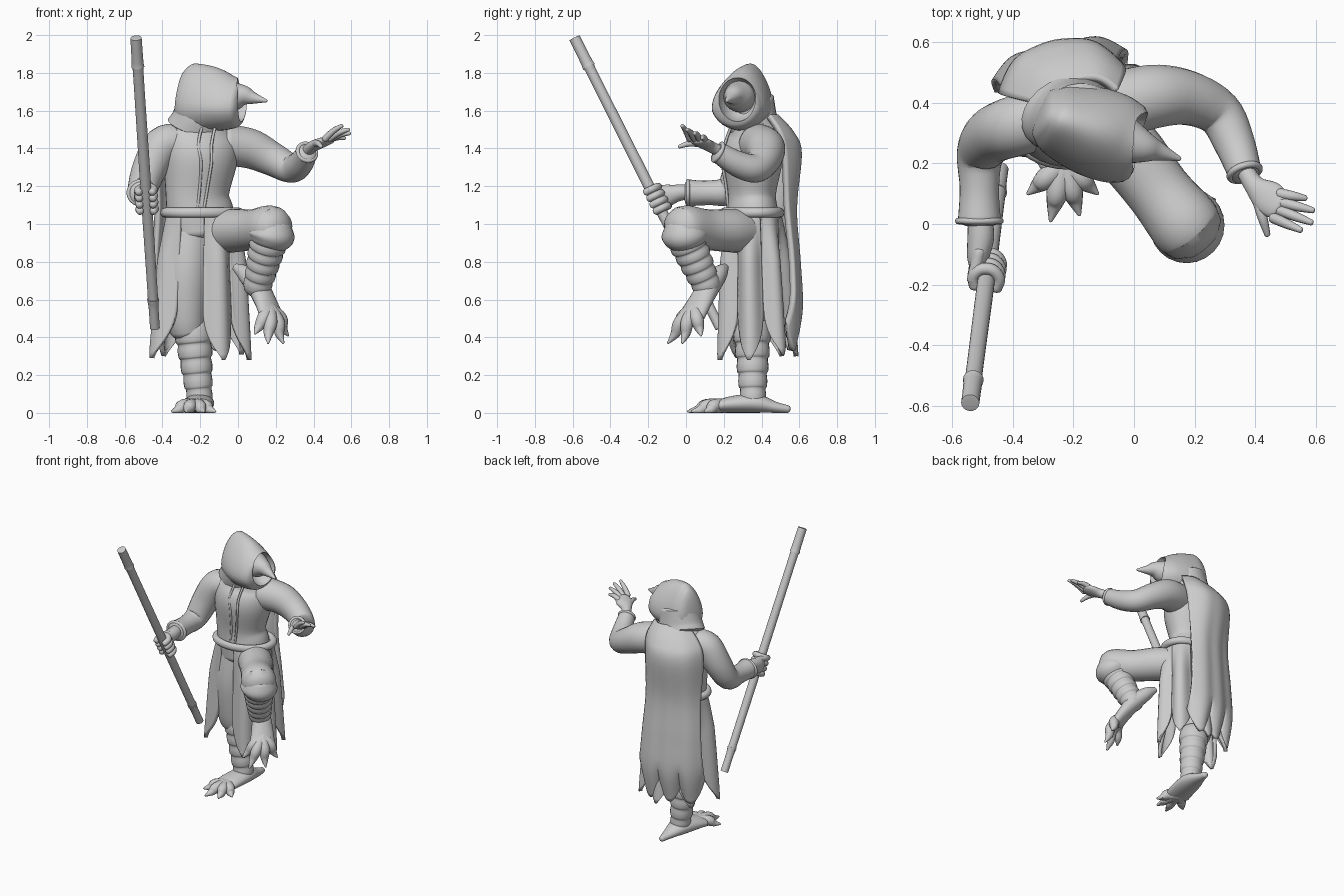
import bpy
from math import sin, cos, pi, radians
from mathutils import Vector

old = bpy.data.objects.get("Cube")
if old:
    bpy.data.objects.remove(old, do_unlink=True)

GREY = (0.6, 0.6, 0.6, 1)
clay = bpy.data.materials.new("plain grey")
clay.use_nodes = True
clay.diffuse_color = GREY
clay.node_tree.nodes["Principled BSDF"].inputs["Base Color"].default_value = GREY

SIDE = Vector((.975, .22, 0))      # the body's own left
FRONT = Vector((.22, -.975, 0))    # the way the chest faces
EAST = Vector((1, 0, 0))
UP = Vector((0, 0, 1))


def finish(obj, angle=50):
    """Give the part its material and smooth shading."""
    obj.data.materials.clear()
    obj.data.materials.append(clay)
    bpy.ops.object.select_all(action="DESELECT")
    obj.select_set(True)
    bpy.context.view_layer.objects.active = obj
    bpy.ops.object.shade_smooth_by_angle(angle=radians(angle))
    return obj


def make(name, verts, faces):
    mesh = bpy.data.meshes.new(name)
    mesh.from_pydata([(v.x, v.y, max(v.z, 0)) for v in verts], [], faces)
    mesh.update()
    obj = bpy.data.objects.new(name, mesh)
    bpy.context.collection.objects.link(obj)
    return obj


def smooth_path(points, steps):
    """Interpolate (x, y, z, wide, deep) stations with a flowing curve."""
    rows = [Vector(tuple(p) + (p[-1],) * (5 - len(p))) for p in points]
    rows = [rows[0]] + rows + [rows[-1]]
    out = []
    for a, b, c, d in zip(rows, rows[1:], rows[2:], rows[3:]):
        for i in range(steps):
            t = i / steps
            out.append(b + (c - a) * (t / 2) + (a * 2 - b * 5 + c * 4 - d) * (t * t / 2)
                       + (b * 3 - a - c * 3 + d) * (t ** 3 / 2))
    return out + [rows[-1]]


def tube(name, points, ref=EAST, dome=.7, sides=24, steps=5):
    """Loft rounded sections along a path, with domed ends."""
    rows = smooth_path(points, steps)
    spots = [Vector(r[:3]) for r in rows]
    last = len(rows) - 1
    rings, side = [], Vector(ref)
    for i, r in enumerate(rows):
        along = (spots[min(i + 1, last)] - spots[max(i - 1, 0)]).normalized()
        flat = side - along * side.dot(along)
        if flat.length < .05:
            flat = along.orthogonal()
        side = flat.normalized()
        rings.append((spots[i], along, side, along.cross(side), r[3], r[4]))

    def cap(ring, sign):
        c, along, s, o, w, d = ring
        return [(c + along * sign * min(w, d) * dome * sin(a), along, s, o, w * cos(a), d * cos(a))
                for a in (.5, 1, 1.4)]

    rings = cap(rings[0], -1)[::-1] + rings + cap(rings[-1], 1)
    verts = [c + s * w * cos(2 * pi * k / sides) + o * d * sin(2 * pi * k / sides)
             for c, _, s, o, w, d in rings for k in range(sides)]
    faces = [(i * sides + k, i * sides + (k + 1) % sides,
              (i + 1) * sides + (k + 1) % sides, (i + 1) * sides + k)
             for i in range(len(rings) - 1) for k in range(sides)]
    end = len(verts) - sides
    faces += [tuple(range(sides))[::-1], tuple(range(end, end + sides))]
    return finish(make(name, verts, faces))


def sheet(name, shape, cols, rows, thick):
    """Hang a thick cloth from shape(s, t), both running from 0 to 1."""
    n = cols + 1
    verts = [shape(i / cols, j / rows) for j in range(rows + 1) for i in range(n)]
    faces = [(j * n + i, j * n + i + 1, (j + 1) * n + i + 1, (j + 1) * n + i)
             for j in range(rows) for i in range(cols)]
    obj = make(name, verts, faces)
    obj.modifiers.new("thickness", "SOLIDIFY").thickness = thick
    obj.modifiers["thickness"].offset = 0
    return finish(obj)


def ring(name, centre, axis, radius, thick, scale=(1, 1, 1)):
    bpy.ops.mesh.primitive_torus_add(major_radius=radius, minor_radius=thick, location=centre,
                                     major_segments=40, minor_segments=12)
    obj = bpy.context.object
    obj.name, obj.scale = name, scale
    obj.rotation_euler = Vector(axis).to_track_quat("Z", "Y").to_euler()
    return finish(obj)


def wrapped_shin(name, top, bottom, wide, narrow, bands=5):
    """A bandaged shin: overlapping bands step in along its length."""
    a, b = Vector(top), Vector(bottom)
    points = []
    for i in range(bands):
        for f, swell in ((.05, .95), (.5, 1.03), (.9, 1.03)):
            t = (i + f) / bands
            points.append((*a.lerp(b, t), (wide + (narrow - wide) * t) * swell))
    tube(name, points, steps=3)


def toes(name, root, tips, lift):
    """Thick knuckled toes that end in claws."""
    root = Vector(root)
    for i, tip in enumerate(tips):
        tip = Vector(tip)
        mid = root.lerp(tip, .5) + Vector(lift)
        tube(f"{name}_{i}", [(*root, .04), (*mid, .036), (*root.lerp(tip, .72), .026),
                             (*tip, .006)], sides=12)


# Torso, belt and coat seams
tube("torso", [(-.19, .35, .95, .17, .13), (-.2, .35, 1.05, .18, .135), (-.215, .345, 1.16, .17, .13),
               (-.2, .35, 1.35, .2, .16), (-.19, .36, 1.47, .19, .13), (-.17, .34, 1.57, .1, .09)],
     SIDE, .3, 32)
belt = ring("belt", (-.19, .35, 1.06), UP, .18, .024, (1.1, .82, 1.1))
belt.rotation_euler = (0, 0, .22)
for shift, name in ((0, "left_seam"), (-.07, "right_seam")):
    tube(name, [(-.12 + shift, .24, 1.52, .008), (-.14 + shift, .205, 1.42, .008),
                (-.14 + shift * .8, .192, 1.33, .008), (-.16 + shift * .6, .212, 1.2, .008),
                (-.18 + shift * .5, .222, 1.08, .008)], sides=8)

# Hood, lofted back to front and pinched towards its ridge
hood = tube("hood", [(-.29, .36, 1.675, .15, .1), (-.25, .345, 1.67, .18, .13),
                     (-.15, .31, 1.66, .175, .155), (-.06, .28, 1.645, .15, .155),
                     (0, .262, 1.64, .13, .135)], UP, .25, 40)
across = Vector((.31, .95, 0))
for v in hood.data.vertices:
    lean = across.dot(v.co - Vector((-.15, .325, 0)))
    v.co -= across * lean * max(0, v.co.z - 1.6) * 1.5

# Hollow face opening, and the beaked face inside it
bpy.ops.mesh.primitive_uv_sphere_add(segments=40, ring_count=24, location=(.03, .268, 1.66))
cutter = bpy.context.object
cutter.scale, cutter.rotation_euler, cutter.hide_render = (.13, .1, .118), (0, 0, -.32), True
cut = hood.modifiers.new("opening", "BOOLEAN")
cut.object, cut.operation = cutter, "DIFFERENCE"
bpy.context.view_layer.objects.active = hood
bpy.ops.object.modifier_apply(modifier="opening")
bpy.data.objects.remove(cutter, do_unlink=True)
finish(hood, 40)
tube("hood_mantle", [(-.215, .365, 1.51, .165, .13), (-.2, .35, 1.56, .15, .13),
                     (-.18, .335, 1.66, .135, .13)], SIDE, .2)
tube("beaked_face", [(-.1, .3, 1.675, .085), (-.03, .275, 1.675, .08), (.03, .255, 1.68, .055),
                     (.08, .24, 1.667, .032), (.15, .215, 1.652, .008)])

# Cape with soft folds and a ragged hem
spine = smooth_path([(-.18, .47, 1.57, .11, .06), (-.235, .55, 1.48, .18, .1), (-.265, .59, 1.37, .2, .12),
                     (-.26, .56, 1.08, .19, .07), (-.26, .575, .8, .205, .06),
                     (-.26, .585, .55, .22, .07), (-.255, .545, .34, .21, .06)], 6)


def cape_shape(s, t):
    x, y, z, half, curl = spine[round(t * (len(spine) - 1))]
    u = 2 * s - 1
    fold = .006 * t * cos(u * 3 * pi)
    drop = max(0, t - .75) * 4
    rag = UP * drop * (.15 - .16 * abs(sin(s * 3 * pi)) ** .8)
    return Vector((x, y, z)) + SIDE * u * half + FRONT * (curl * abs(u) ** 3 - fold) + rag


sheet("cape", cape_shape, 36, len(spine) - 1, .03)


# Long skirt panels hanging from the belt
def skirt_panel(name, start, stop, tip):
    def shape(s, t):
        taper = 1 if t < .65 else max(.03, 1 - ((t - .65) / .35) ** 1.8)
        u = (s - .5) * taper
        a = radians((start + stop) / 2 + (stop - start) * u)
        flare = t ** .7
        puff = .025 * cos(2 * pi * u) * min(1, t * 3)
        centre = Vector((-.19 - .012 * t, .35 + .015 * t, 1.06 + (tip - 1.06) * t))
        return (centre + SIDE * cos(a) * (.175 + .07 * flare + puff)
                + FRONT * sin(a) * (.135 + .055 * flare + puff))
    sheet(name, shape, 14, 24, .026)


skirt_panel("front_panel", 50, 96, .28)
skirt_panel("left_front_panel", 0, 47, .28)
skirt_panel("left_panel", -48, -2, .31)
skirt_panel("left_back_panel", -95, -50, .3)
skirt_panel("right_back_panel", -152, -97, .3)
skirt_panel("right_panel", -222, -155, .29)

# Staff, held at a slant
head, foot = Vector((-.54, -.59, 1.985)), Vector((-.44, .18, .45))
grain = (foot - head).normalized()
tube("staff", [(*head.lerp(foot, t), r) for t, r in
               ((0, .03), (.08, .031), (.1, .034), (.12, .028), (.5, .029), (.88, .027),
                (.9, .031), (.93, .026), (1, .026))], dome=.05)

# Right arm and the fist around the staff
tube("right_sleeve", [(-.32, .34, 1.43, .1), (-.4, .32, 1.415, .1), (-.47, .29, 1.29, .092),
                      (-.507, .23, 1.18, .078), (-.51, .12, 1.165, .065), (-.51, .01, 1.165, .071)], dome=.3)
ring("right_cuff", (-.51, .01, 1.165), (0, 1, 0), .062, .011, (1.1, 1, 1))
tube("right_palm", [(-.51, .03, 1.17, .038), (-.505, -.04, 1.165, .044), (-.515, -.11, 1.145, .036, .057),
                    (-.515, -.15, 1.13, .022, .05)])
across = (EAST - grain * EAST.dot(grain)).normalized()
beyond = grain.cross(across)
for i in range(4):
    grip = head.lerp(foot, .525 + .022 * i)
    arc = [radians(150 + 50 * k) for k in range(6)]
    tube(f"right_finger_{i}", [(*(grip + (across * cos(a) + beyond * sin(a)) * .043), .02)
                               for a in arc], sides=12)
    tube(f"right_knuckle_{i}", [(-.51, -.09, 1.19 - .03 * i, .02),
                                (*(grip - across * .043), .021)], sides=12)

# Left arm and the open hand
tube("left_sleeve", [(-.08, .385, 1.42, .11), (.06, .42, 1.4, .106), (.18, .415, 1.345, .09),
                     (.28, .365, 1.295, .077), (.33, .27, 1.32, .068), (.365, .17, 1.38, .056)], dome=.3)
ring("left_cuff", (.365, .17, 1.38), (.1, -.3, .16), .051, .011)
tube("left_palm", [(.36, .19, 1.38, .03), (.395, .13, 1.41, .034, .03), (.44, .09, 1.43, .056, .026),
                   (.48, .06, 1.445, .05, .022)], (.6, .7, 0))
for i, (base, tip) in enumerate((((.48, .1, 1.445), (.565, .085, 1.455)),
                                 ((.49, .07, 1.45), (.59, .045, 1.48)),
                                 ((.48, .045, 1.45), (.585, .005, 1.5)),
                                 ((.46, .02, 1.45), (.55, -.02, 1.52)),
                                 ((.41, .07, 1.425), (.44, -.035, 1.41)))):
    middle = Vector(base).lerp(Vector(tip), .5) + UP * .008
    tube(f"left_finger_{i}", [(*base, .018), (*middle, .016), (*tip, .01)], sides=12)

# Standing right leg and clawed foot
tube("right_thigh", [(-.25, .35, .98, .12), (-.27, .33, .75, .122), (-.275, .335, .52, .105),
                     (-.265, .345, .43, .092)], dome=.4)
wrapped_shin("right_shin", (-.24, .35, .45), (-.2, .355, .05), .1, .064)
tube("right_foot", [(-.18, .54, .02, .02), (-.185, .47, .03, .042, .03), (-.2, .37, .05, .075, .05),
                    (-.22, .25, .045, .085, .045), (-.235, .18, .035, .085, .035)])
toes("right_toe", (-.23, .2, .035),
     ((-.35, .1, .008), (-.275, .01, .008), (-.18, .03, .008), (-.12, .1, .008)), (0, 0, .015))

# Raised left leg and hanging clawed foot
tube("left_thigh", [(-.12, .34, .96, .11), (-.02, .24, .965, .115), (.08, .11, .97, .108),
                    (.16, .01, .98, .118), (.185, -.02, .975, .115)])
tube("left_knee_cuff", [(.18, -.01, 1, .1), (.175, -.005, .94, .125), (.165, 0, .9, .105)], dome=.3)
wrapped_shin("left_shin", (.165, 0, .92), (.1, .115, .66), .1, .072)
tube("left_foot", [(-.01, .205, .77, .022), (.04, .175, .735, .045), (.105, .12, .665, .062, .055),
                   (.15, .07, .58, .075, .045), (.175, .035, .52, .085, .04)], (.6, .75, 0))
toes("left_toe", (.165, .045, .55),
     ((.09, -.07, .42), (.16, -.095, .37), (.24, -.02, .37), (.265, .08, .41)), (.01, -.005, .02))
